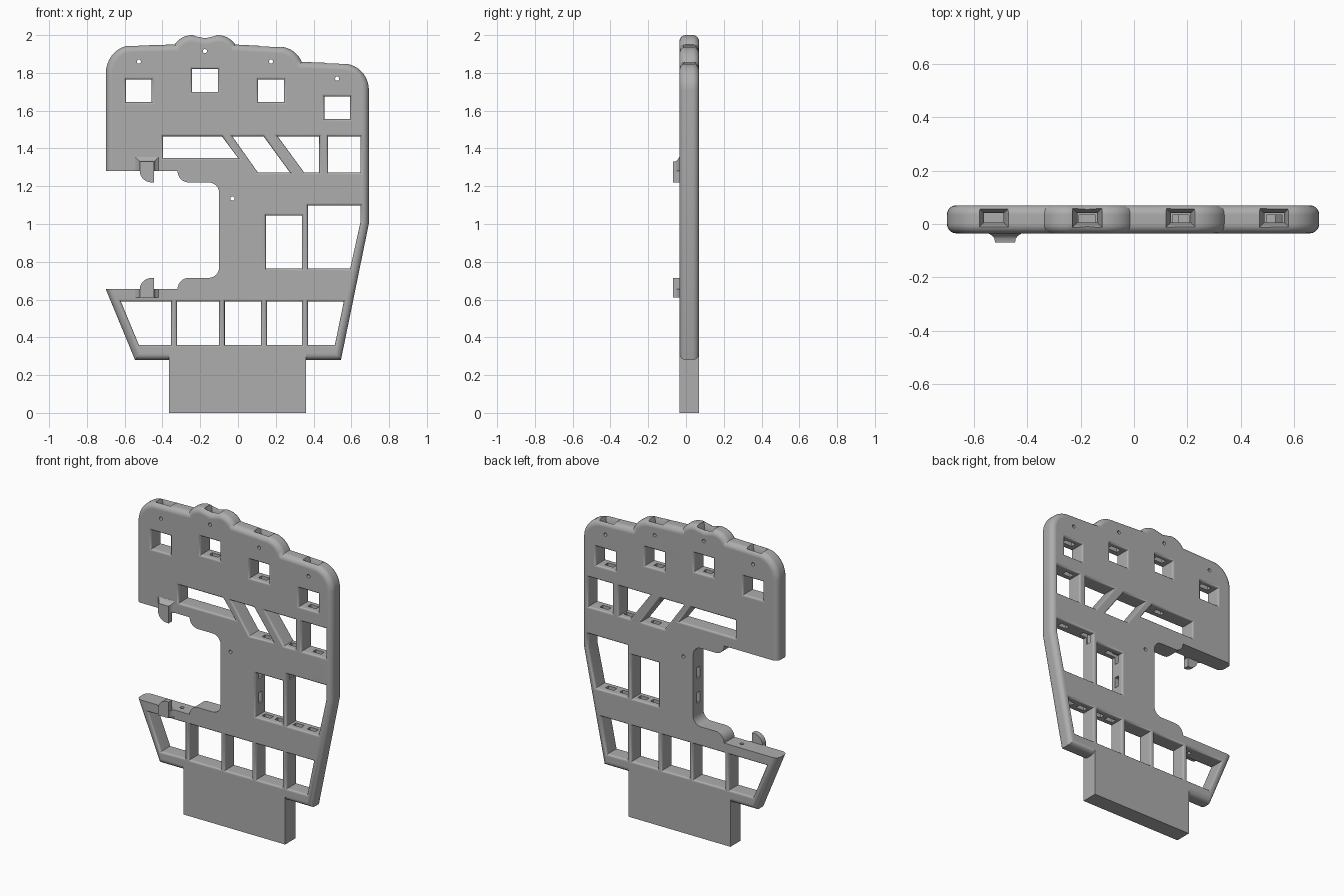
import bpy, bmesh, math
from math import sin, cos, radians

cube = bpy.data.objects.get("Cube")
if cube:
    bpy.data.objects.remove(cube)

FRONT, BACK = -0.035, 0.07
MID = (FRONT + BACK) / 2

grey = bpy.data.materials.new("plain_grey")
grey.use_nodes = True
colour = (0.42, 0.42, 0.42, 1)
grey.diffuse_color = colour
grey.node_tree.nodes["Principled BSDF"].inputs["Base Color"].default_value = colour


def arc(cx, cy, rx, ry, a0, a1, n=10):
    angles = [radians(a0 + (a1 - a0) * i / n) for i in range(n + 1)]
    return [(cx + rx * cos(a), cy + ry * sin(a)) for a in angles]


def rect(x0, x1, y0, y1):
    return [(x0, y0), (x1, y0), (x1, y1), (x0, y1)]


def grow(pts, d):
    """Offset a counter-clockwise outline outwards with mitred corners."""
    out = []
    for i, (x, y) in enumerate(pts):
        (px, py), (nx, ny) = pts[i - 1], pts[(i + 1) % len(pts)]
        l1, l2 = math.hypot(x - px, y - py), math.hypot(nx - x, ny - y)
        ax, ay = (y - py) / l1, (px - x) / l1
        bx, by = (ny - y) / l2, (x - nx) / l2
        k = d / (1 + ax * bx + ay * by)
        out.append((x + (ax + bx) * k, y + (ay + by) * k))
    return out


def loft(name, pts, layers, axis="y"):
    """Stack offset copies of an outline; layers are (depth, growth)."""
    area = sum(pts[i - 1][0] * p[1] - p[0] * pts[i - 1][1] for i, p in enumerate(pts))
    if area < 0:
        pts = pts[::-1]
    place = {"x": lambda p, d: (d, p[0], p[1]),
             "y": lambda p, d: (p[0], d, p[1]),
             "z": lambda p, d: (p[0], p[1], d)}[axis]
    bm = bmesh.new()
    rings = [[bm.verts.new(place(p, d)) for p in grow(pts, g)] for d, g in layers]
    for a, b in zip(rings, rings[1:]):
        for i in range(len(a)):
            bm.faces.new((a[i - 1], a[i], b[i], b[i - 1]))
    bm.faces.new(rings[0])
    bm.faces.new(rings[-1])
    bmesh.ops.recalc_face_normals(bm, faces=bm.faces[:])
    mesh = bpy.data.meshes.new(name)
    bm.to_mesh(mesh)
    bm.free()
    mesh.materials.append(grey)
    obj = bpy.data.objects.new(name, mesh)
    bpy.context.collection.objects.link(obj)
    return obj


def activate(obj):
    bpy.ops.object.select_all(action="DESELECT")
    obj.select_set(True)
    bpy.context.view_layer.objects.active = obj


def combine(obj, tool, operation="DIFFERENCE"):
    activate(obj)
    mod = obj.modifiers.new("combine", "BOOLEAN")
    mod.operation, mod.solver, mod.object = operation, "EXACT", tool
    bpy.ops.object.modifier_apply(modifier=mod.name)
    bpy.data.objects.remove(tool)


def round_layers(r, steps, sign):
    """Quarter-round rims on both faces; sign -1 for solids, +1 for openings."""
    turn = [i * math.pi / 2 / steps for i in range(steps + 1)]
    front = [(FRONT + r * (1 - sin(t)), sign * r * (1 - cos(t))) for t in reversed(turn)]
    back = [(BACK - r * (1 - sin(t)), sign * r * (1 - cos(t))) for t in turn]
    return front + back


# Hand plate with knuckle humps and rounded rim
outline = ([(-0.7, 0.655)]
           + arc(-0.565, 1.795, 0.135, 0.15, 180, 90)
           + arc(-0.24, 1.9, 0.11, 0.1, 150, 90)
           + [(-0.175, 1.985)]
           + arc(-0.11, 1.9, 0.11, 0.1, 90, 30)
           + arc(0.22, 1.8, 0.13, 0.138, 90, 25)
           + arc(0.553, 1.71, 0.14, 0.14, 90, 0)
           + [(0.693, 1.003), (0.545, 0.28), (-0.545, 0.28)])
plate = loft("hand_plate", outline, round_layers(0.035, 7, -1))

# Flared feet of the two front hooks, trimmed by the mouth below
upper_foot = rect(-0.52, -0.445, 1.2, 1.33)
combine(plate, loft("upper_foot", upper_foot,
        [(-0.07, 0), (-0.055, 0.002), (-0.045, 0.01), (-0.03, 0.032)]), "UNION")
lower_foot = [(-0.52, -0.07), (-0.445, -0.07), (-0.443, -0.055), (-0.435, -0.045),
              (-0.413, -0.03), (-0.552, -0.03), (-0.53, -0.045), (-0.522, -0.055)]
combine(plate, loft("lower_foot", lower_foot, [(0.61, 0), (0.7, 0)], "z"), "UNION")

# Mouth between thumb and palm
lower_lip = ([(-0.9, 0.655)] + arc(-0.26, 0.655, 0.06, 0.06, 180, 90)
             + arc(-0.155, 0.77, 0.055, 0.055, 270, 360))
mouth = lower_lip + [(x, 1.935 - z) for x, z in reversed(lower_lip)]
combine(plate, loft("mouth_cutter", mouth, [(-0.2, 0), (0.2, 0)]))

# Window openings with softened rims
knuckles = [(-0.525, 1.645), (-0.175, 1.7), (0.175, 1.645), (0.525, 1.555)]
TOP, SILL = 1.464, 1.273
windows = [rect(x - 0.068, x + 0.068, z, z + 0.12) for x, z in knuckles]
windows += [
    [(-0.397, 1.35), (0, 1.35), (-0.085, TOP), (-0.397, TOP)],
    [(0.105, SILL), (0.275, SILL), (0.135, TOP), (-0.03, TOP)],
    [(0.35, SILL), (0.43, SILL), (0.43, TOP), (0.21, TOP)],
    rect(0.477, 0.648, SILL, TOP),
    rect(0.148, 0.338, 0.764, 1.045),
    [(0.37, 0.764), (0.594, 0.764), (0.648, 1.008), (0.648, 1.098), (0.37, 1.098)],
    [(-0.525, 0.36), (-0.354, 0.36), (-0.354, 0.59), (-0.62, 0.59)],
    rect(-0.323, -0.1, 0.36, 0.59),
    rect(-0.07, 0.122, 0.36, 0.59),
    rect(0.153, 0.338, 0.36, 0.59),
    [(0.37, 0.36), (0.513, 0.36), (0.56, 0.59), (0.37, 0.59)],
]
rim = round_layers(0.013, 3, 1)
rim = [(FRONT - 0.06, 0.013)] + rim + [(BACK + 0.06, 0.013)]
for pts in windows:
    combine(plate, loft("window_cutter", pts, rim))

# Funnel slots from the knuckle tops down into the knuckle windows
for (x, z), top in zip(knuckles, (1.946, 1.99, 1.94, 1.85)):
    slot = rect(x - 0.036, x + 0.036, MID + 0.006 - 0.017, MID + 0.006 + 0.017)
    combine(plate, loft("funnel_cutter", slot,
            [(z + 0.06, 0), (top - 0.045, 0), (top, 0.019), (top + 0.03, 0.019)], "z"))

# Strap channels between the rows of windows
channels = [(-0.175, 1.42, 1.73), (0.175, 1.42, 1.67), (0.525, 1.42, 1.58),
            (0.2, 1.0, 1.32), (0.39, 1.05, 1.32), (0.56, 1.05, 1.32),
            (0.2, 0.55, 0.8), (0.29, 0.55, 0.8), (0.42, 0.55, 0.8), (0.52, 0.55, 0.8)]
for x, low, high in channels:
    slot = rect(x - 0.03, x + 0.03, MID - 0.016, MID + 0.016)
    combine(plate, loft("channel_cutter", slot, [(low, 0), (high, 0)], "z"))
for z in (0.87, 1.03):
    slot = rect(MID - 0.016, MID + 0.016, z - 0.035, z + 0.035)
    combine(plate, loft("palm_channel_cutter", slot, [(-0.2, 0), (0.2, 0)], "x"))
thumb_hole = arc(-0.41, MID, 0.012, 0.012, 0, 337.5, 15)
combine(plate, loft("thumb_hole_cutter", thumb_hole, [(0.55, 0), (0.68, 0)], "z"))

# Pin holes through the plate
pins = [(-0.525, 1.86), (-0.175, 1.915), (0.175, 1.86), (0.525, 1.77), (-0.03, 1.135)]
for x, z in pins:
    hole = arc(x, z, 0.011, 0.011, 0, 337.5, 15)
    combine(plate, loft("pin_cutter", hole, [(-0.2, 0), (0.2, 0)]))

# Hook tabs reaching over the mouth, mirrored top and bottom
lower_tab = ([(-0.445, 0.615), (-0.445, 0.715)]
             + arc(-0.455, 0.655, 0.065, 0.06, 90, 180) + [(-0.52, 0.615)])
upper_tab = [(x, 1.935 - z) for x, z in lower_tab]
tabs = [loft(n, p, [(-0.07, 0), (FRONT, 0)])
        for n, p in (("lower_hook", lower_tab), ("upper_hook", upper_tab))]

# Wrist block
wrist = loft("wrist_block", rect(-0.365, 0.36, 0, 0.34), [(FRONT, 0), (BACK, 0)])

# Smooth shading with crisp corners
for obj in [plate, wrist] + tabs:
    activate(obj)
    bpy.ops.object.shade_smooth_by_angle(angle=radians(32))
    weighted = obj.modifiers.new("weighted_normals", "WEIGHTED_NORMAL")
    weighted.keep_sharp = True
